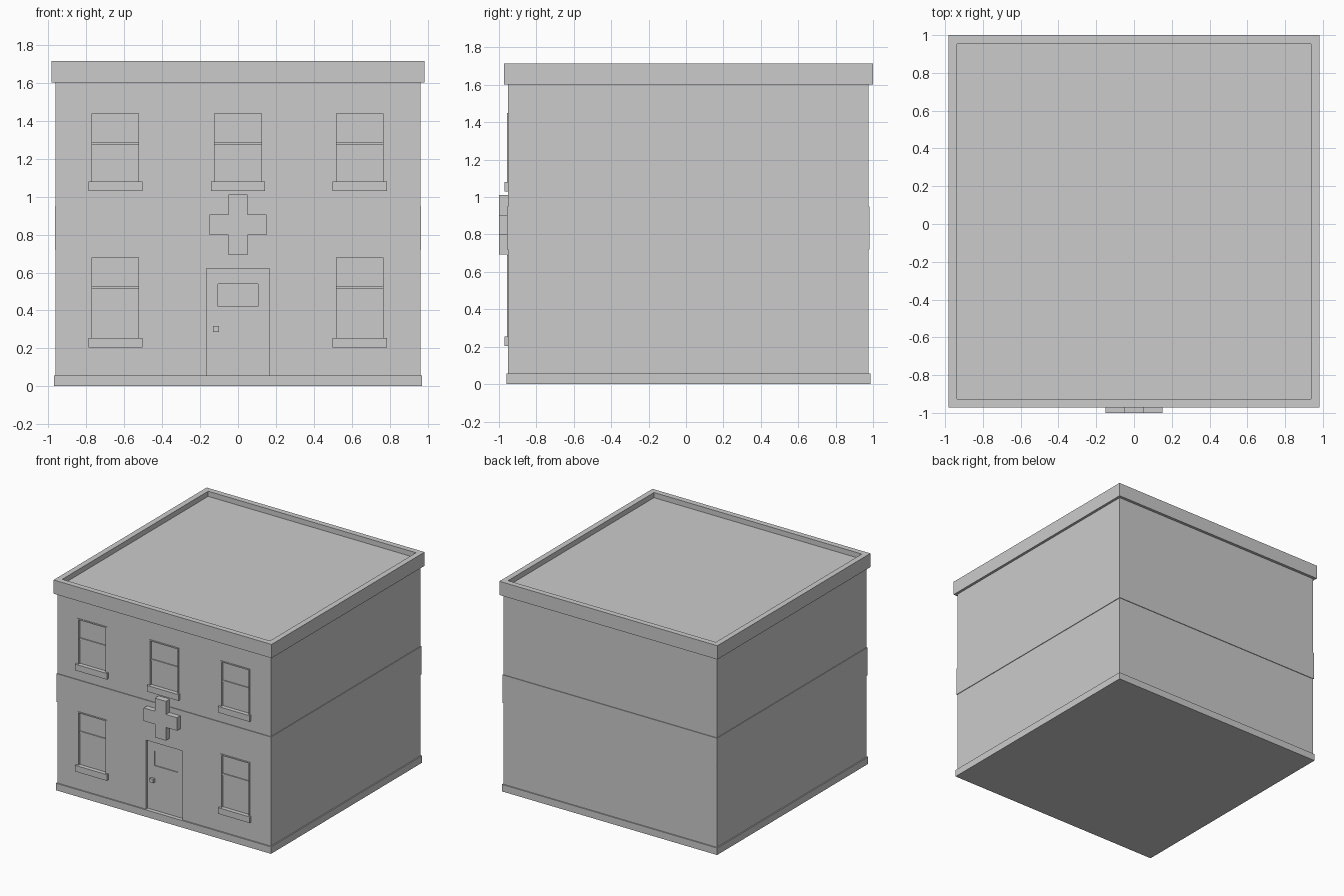
import bpy, bmesh

if "Cube" in bpy.data.objects:
    bpy.data.objects.remove(bpy.data.objects["Cube"])


def boxes(name, spans):
    """One object made of boxes, each given as (x0, x1, y0, y1, z0, z1)."""
    bm = bmesh.new()
    for x0, x1, y0, y1, z0, z1 in spans:
        verts = bmesh.ops.create_cube(bm, size=1)["verts"]
        for v in verts:
            v.co = (x1 if v.co.x > 0 else x0,
                    y1 if v.co.y > 0 else y0,
                    z1 if v.co.z > 0 else z0)
    return finish(name, bm)


def finish(name, bm):
    mesh = bpy.data.meshes.new(name)
    bm.to_mesh(mesh)
    bm.free()
    ob = bpy.data.objects.new(name, mesh)
    bpy.context.collection.objects.link(ob)
    return ob


def cut(target, spans):
    """Subtract boxes from the target and discard the cutter."""
    cutter = boxes("cutter", spans)
    cutter.hide_render = True
    mod = target.modifiers.new("openings", 'BOOLEAN')
    mod.operation = 'DIFFERENCE'
    mod.solver = 'EXACT'
    mod.object = cutter
    bpy.context.view_layer.objects.active = target
    bpy.ops.object.modifier_apply(modifier=mod.name)
    bpy.data.objects.remove(cutter)


WALL = -0.951      # front wall plane
PANE = -0.937      # window pane plane
LEAF = -0.928      # door leaf plane
HW = 0.123         # half window opening width

# Window positions: centre x, sill bottom, meeting rail bottom, opening top
windows = [(x, 1.03, 1.275, 1.44) for x in (-0.647, 0, 0.642)]
windows += [(x, 0.205, 0.515, 0.68) for x in (-0.647, 0.642)]

# Main walls with recessed windows and doorway
walls = boxes("walls", [(-0.962, 0.962, WALL, 0.977, 0.03, 1.62)])
cut(walls, [(x - HW, x + HW, -1.1, PANE, z0 + 0.03, z2)
            for x, z0, z1, z2 in windows]
    + [(-0.165, 0.165, -1.1, -0.90, 0.04, 0.62)])

# Plinth and belt course
boxes("plinth", [(-0.971, 0.971, -0.961, 0.986, 0, 0.057)])
boxes("belt_course", [(-0.967, 0.967, -0.957, 0.982, 0.72, 0.95)])

# Roof parapet with sunken flat roof
roof = boxes("roof_parapet", [(-0.983, 0.983, -0.972, 1.0, 1.603, 1.715)])
bm = bmesh.new()
bm.from_mesh(roof.data)
top = max(bm.faces, key=lambda f: f.calc_center_median().z)
bmesh.ops.inset_region(bm, faces=[top], thickness=0.065)
inner = bmesh.ops.extrude_face_region(bm, geom=[top])["geom"]
bmesh.ops.translate(bm, vec=(0, 0, -0.042),
                    verts=[g for g in inner if isinstance(g, bmesh.types.BMVert)])
if top.is_valid:
    bmesh.ops.delete(bm, geom=[top], context='FACES_ONLY')
bmesh.ops.recalc_face_normals(bm, faces=bm.faces)
bm.to_mesh(roof.data)
bm.free()

# Window trim, meeting rails and sills
for i, (x, z0, z1, z2) in enumerate(windows, 1):
    y0, y1, t = WALL - 0.005, WALL + 0.001, 0.01
    boxes(f"window_trim_{i}", [
        (x - HW - t, x - HW, y0, y1, z0 + 0.04, z2),
        (x + HW, x + HW + t, y0, y1, z0 + 0.04, z2),
        (x - HW - t, x + HW + t, y0, y1, z2, z2 + t)])
    boxes(f"meeting_rail_{i}", [(x - HW, x + HW, PANE - 0.008, PANE + 0.002, z1, z1 + 0.015)])
    boxes(f"window_sill_{i}", [(x - 0.143, x + 0.143, -0.971, PANE + 0.002, z0, z0 + 0.05)])

# Door leaf with a shallow glazed panel, and a square knob
door = boxes("door", [(-0.165, 0.165, LEAF, -0.90, 0.05, 0.62)])
cut(door, [(-0.105, 0.105, -1.1, LEAF + 0.008, 0.42, 0.54)])
boxes("door_knob", [(-0.132, -0.1, LEAF - 0.022, LEAF + 0.002, 0.285, 0.317)])

# Raised plus-shaped sign, extruded from its outline
quarter = [(0.05, 0.16), (0.05, 0.053), (0.15, 0.053)]
outline = quarter + [(x, -z) for x, z in reversed(quarter)]
outline += [(-x, -z) for x, z in outline]
bm = bmesh.new()
face = bm.faces.new([bm.verts.new((x, -1.0, z + 0.852)) for x, z in outline])
back = bmesh.ops.extrude_face_region(bm, geom=[face])["geom"]
bmesh.ops.translate(bm, vec=(0, 0.052, 0),
                    verts=[g for g in back if isinstance(g, bmesh.types.BMVert)])
bmesh.ops.recalc_face_normals(bm, faces=bm.faces)
finish("plus_sign", bm)
